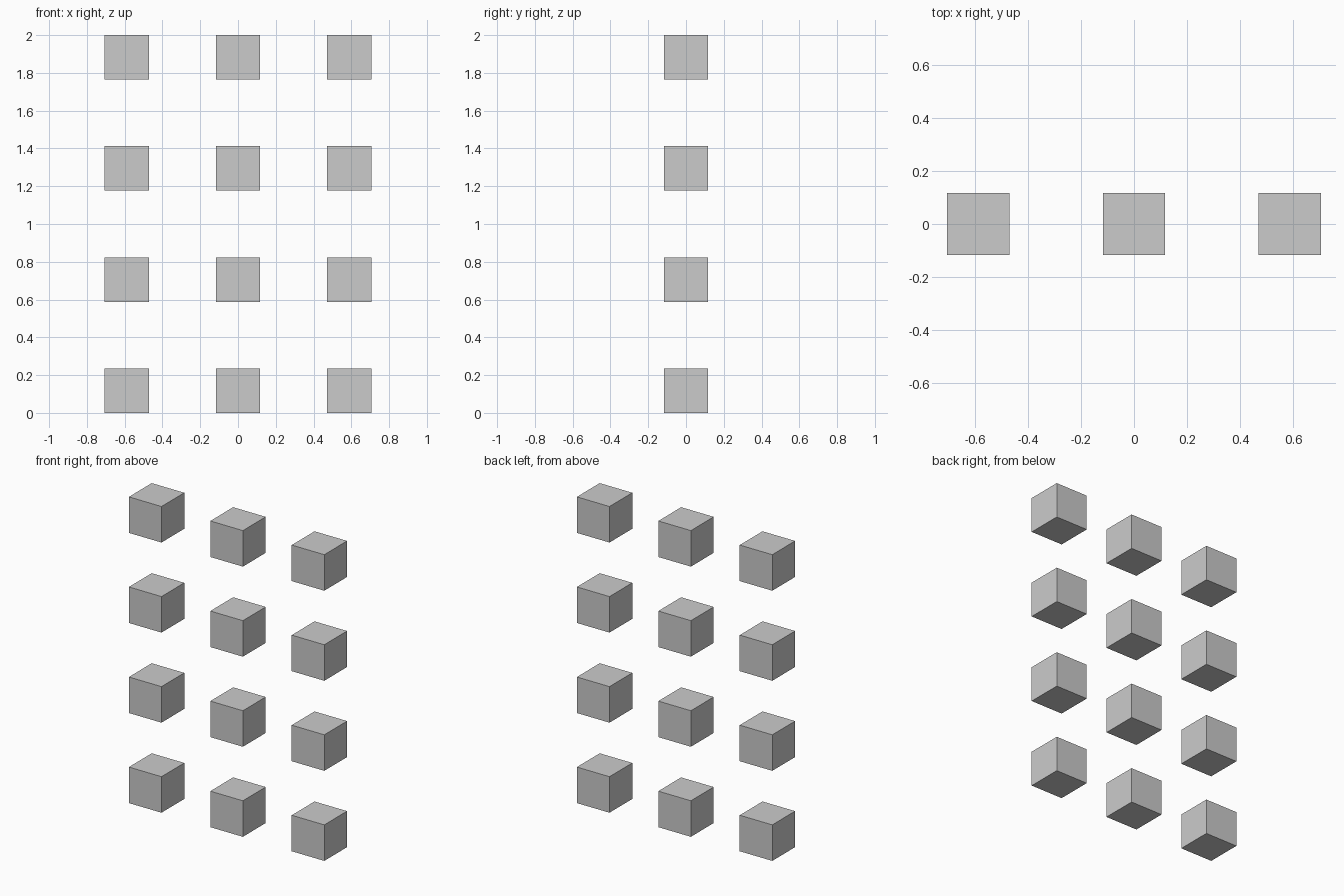
import bpy

if "Cube" in bpy.data.objects:
    bpy.data.objects.remove(bpy.data.objects["Cube"])

# Grid of separate cubes: 3 columns by 4 rows, spaced 2.5 cube widths apart
SIZE = 2 / 8.5
STEP = 2.5 * SIZE
COLUMNS, ROWS = 3, 4


def add_cube(column, row):
    x = (column - (COLUMNS - 1) / 2) * STEP
    z = SIZE / 2 + row * STEP
    bpy.ops.mesh.primitive_cube_add(size=SIZE, location=(x, 0, z))
    bpy.context.object.name = f"cube_row{row + 1}_column{column + 1}"


for row in range(ROWS):
    for column in range(COLUMNS):
        add_cube(column, row)
